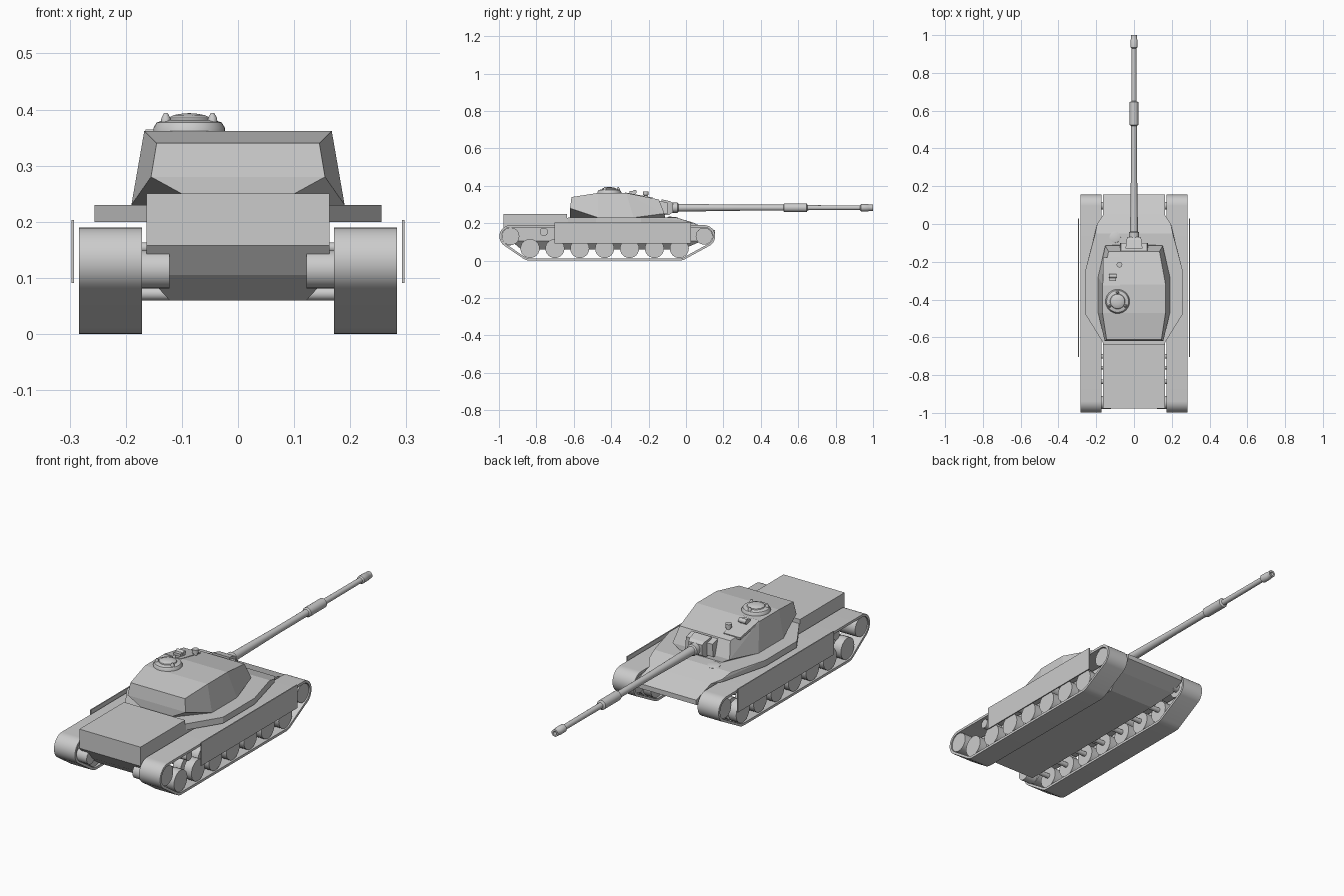
import bpy, bmesh
from math import pi, sin, cos
from mathutils import Matrix, Vector
from mathutils.geometry import convex_hull_2d

if "Cube" in bpy.data.objects:
    bpy.data.objects.remove(bpy.data.objects["Cube"])


def finish(bm, name, smooth=False):
    bmesh.ops.recalc_face_normals(bm, faces=bm.faces[:])
    me = bpy.data.meshes.new(name)
    bm.to_mesh(me)
    bm.free()
    ob = bpy.data.objects.new(name, me)
    bpy.context.collection.objects.link(ob)
    if smooth:
        bpy.ops.object.select_all(action='DESELECT')
        ob.select_set(True)
        bpy.context.view_layer.objects.active = ob
        bpy.ops.object.shade_smooth_by_angle(angle=0.6)
    return ob


def mirrored_solid(name, pts):
    """Faceted convex body from points on the +x half."""
    bm = bmesh.new()
    for x, y, z in pts:
        bm.verts.new((x, y, z))
        bm.verts.new((-x, y, z))
    bmesh.ops.convex_hull(bm, input=bm.verts[:])
    bmesh.ops.dissolve_limit(bm, angle_limit=0.02, verts=bm.verts[:], edges=bm.edges[:])
    return finish(bm, name)


def box(name, center, size, tilt=0):
    bm = bmesh.new()
    bmesh.ops.create_cube(bm, size=1, matrix=Matrix.Translation(center)
                          @ Matrix.Rotation(tilt, 4, 'X') @ Matrix.Diagonal((*size, 1)))
    return finish(bm, name)


def lathe(name, profile, origin, axis, n=24):
    """Revolve (radius, distance) pairs around an axis."""
    bm = bmesh.new()
    rot = Vector((0, 0, 1)).rotation_difference(Vector(axis)).to_matrix().to_4x4()
    m = Matrix.Translation(origin) @ rot
    rings = [[bm.verts.new(m @ Vector((r * cos(2 * pi * i / n), r * sin(2 * pi * i / n), h)))
              for i in range(n)] for r, h in profile]
    for a, b in zip(rings, rings[1:]):
        for i in range(n):
            j = (i + 1) % n
            bm.faces.new((a[i], a[j], b[j], b[i]))
    bm.faces.new(rings[0])
    bm.faces.new(rings[-1])
    return finish(bm, name, True)


def disc(name, x0, x1, y, z, r, n=24):
    return lathe(name, [(r, 0), (r, x1 - x0)], (x0, y, z), (1, 0, 0), n)


# Hull: tapered belly, upper hull with sloped nose, raised engine deck
mirrored_solid("lower_hull", [(.163, -.935, .105), (.163, .085, .105),
                              (.122, -.88, .06), (.122, -.02, .06)])
mirrored_solid("upper_hull", [(.163, -.976, .205), (.163, -.976, .158), (.163, -.935, .105),
                              (.163, .085, .105), (.163, .155, .14), (.163, .155, .163),
                              (.163, -.05, .229), (.163, -.635, .229)])
mirrored_solid("engine_deck", [(.163, y, z) for y in (-.976, -.635) for z in (.2, .25)])
mirrored_solid("turret_deck", [(.163, -.63, .2), (.256, -.48, .2), (.256, -.24, .2),
                               (.195, 0, .2), (.163, .05, .2), (.163, -.63, .23),
                               (.256, -.48, .23), (.256, -.24, .23), (.205, -.05, .23),
                               (.195, 0, .214), (.163, -.05, .23)])

# Running gear on both sides
axles = [-.834 + .133 * i for i in range(7)]
circles = [(-.938, .13, .06), (.097, .131, .059), (axles[0], .065, .065), (axles[-1], .065, .065)]


def track(name, side):
    outer, inner = [], []
    for y, z, r in circles:
        for k in range(32):
            c, s = cos(2 * pi * k / 32), sin(2 * pi * k / 32)
            outer.append((y + r * c, z + r * s))
            inner.append((y + (r - .012) * c, z + (r - .012) * s))
    order = convex_hull_2d(outer)
    bm = bmesh.new()
    loops = [[bm.verts.new((side * x, *src[i])) for i in order]
             for src, x in ((outer, .171), (outer, .283), (inner, .283), (inner, .171))]
    for a in range(4):
        p, q = loops[a], loops[(a + 1) % 4]
        for i in range(len(order)):
            j = (i + 1) % len(order)
            bm.faces.new((p[i], p[j], q[j], q[i]))
    finish(bm, name, True)


for side, tag in ((1, "right"), (-1, "left")):
    track(f"{tag}_track", side)

    def wheel(name, a, b, y, z, r):
        disc(f"{tag}_{name}", min(side * a, side * b), max(side * a, side * b), y, z, r)

    for i, y in enumerate(axles):
        wheel(f"road_wheel_outer_{i}", .236, .278, y, .065, .051)
        wheel(f"road_wheel_inner_{i}", .178, .220, y, .065, .051)
        wheel(f"road_wheel_axle_{i}", .12, .237, y, .072, .012)
    wheel("drive_wheel", .178, .278, -.938, .13, .047)
    wheel("idler_wheel", .178, .278, .097, .131, .045)
    wheel("idler_axle", .15, .18, .097, .131, .02)
    wheel("final_drive", .122, .18, -.945, .115, .034)
    for i in range(4):
        y = -.76 + .22 * i
        wheel(f"return_roller_{i}", .18, .272, y, .154, .022)
        wheel(f"return_roller_axle_{i}", .15, .182, y, .154, .009)
    box(f"{tag}_side_skirt", (side * .2945, -.338, .147), (.005, .732, .112))

# Turret: faceted shell
mirrored_solid("turret", [(.145, -.612, .34), (.167, -.47, .362), (.167, -.32, .362),
                          (.135, -.145, .327), (.155, -.62, .28), (.06, -.62, .228),
                          (.19, -.47, .23), (.19, -.28, .23), (.152, -.115, .252),
                          (.11, -.112, .228)])

# Mantlet and gun
mirrored_solid("mantlet_base", [(.07, -.16, .325), (.07, -.1, .31), (.075, -.1, .25),
                                (.075, -.16, .24)])
mirrored_solid("mantlet", [(.045, -.13, .328), (.04, -.085, .318), (.036, -.07, .308),
                           (.036, -.07, .258), (.04, -.09, .245), (.045, -.13, .243)])
lathe("gun_barrel", [(.027, -.09), (.027, -.045), (.021, -.04), (.016, .3), (.016, .52),
                     (.023, .525), (.023, .645), (.0135, .65), (.0125, .93), (.019, .935),
                     (.019, .975), (.017, .978), (.017, 1), (.009, 1), (.009, .95)],
      (0, 0, .283), (0, 1, 0))

# Commander cupola with periscopes
cup = Vector((-.087, -.41, .355))
lathe("cupola_ring", [(.064, 0), (.064, .012), (.058, .022), (.045, .026)], cup, (0, 0, 1), 32)
lathe("cupola_hatch", [(.042, .022), (.038, .03), (.028, .035), (.014, .0375), (.002, .038)],
      cup, (0, 0, 1), 32)
for i in range(3):
    a = 2 * pi * i / 3 + pi / 2
    lathe(f"cupola_periscope_{i}", [(.009, .02), (.008, .03), (.003, .039)],
          cup + Vector((.048 * cos(a), .048 * sin(a), 0)), (0, 0, 1), 10)

# Roof fittings
box("gunner_hatch", (-.12, -.252, .345), (.09, .15, .012), -.18)
box("gunner_sight", (-.113, -.288, .36), (.036, .03, .024))
disc("sight_head", -.133, -.093, -.275, .368, .011, 16)
lathe("roof_vent", [(.01, 0), (.01, .014), (.015, .016), (.015, .034)],
      (-.077, -.215, .335), (0, 0, 1), 16)

# Driver hatch on the nose
lathe("driver_hatch", [(.03, 0), (.03, .008), (.02, .011)], (-.1, -.07, .223), (0, .1, 1), 20)
